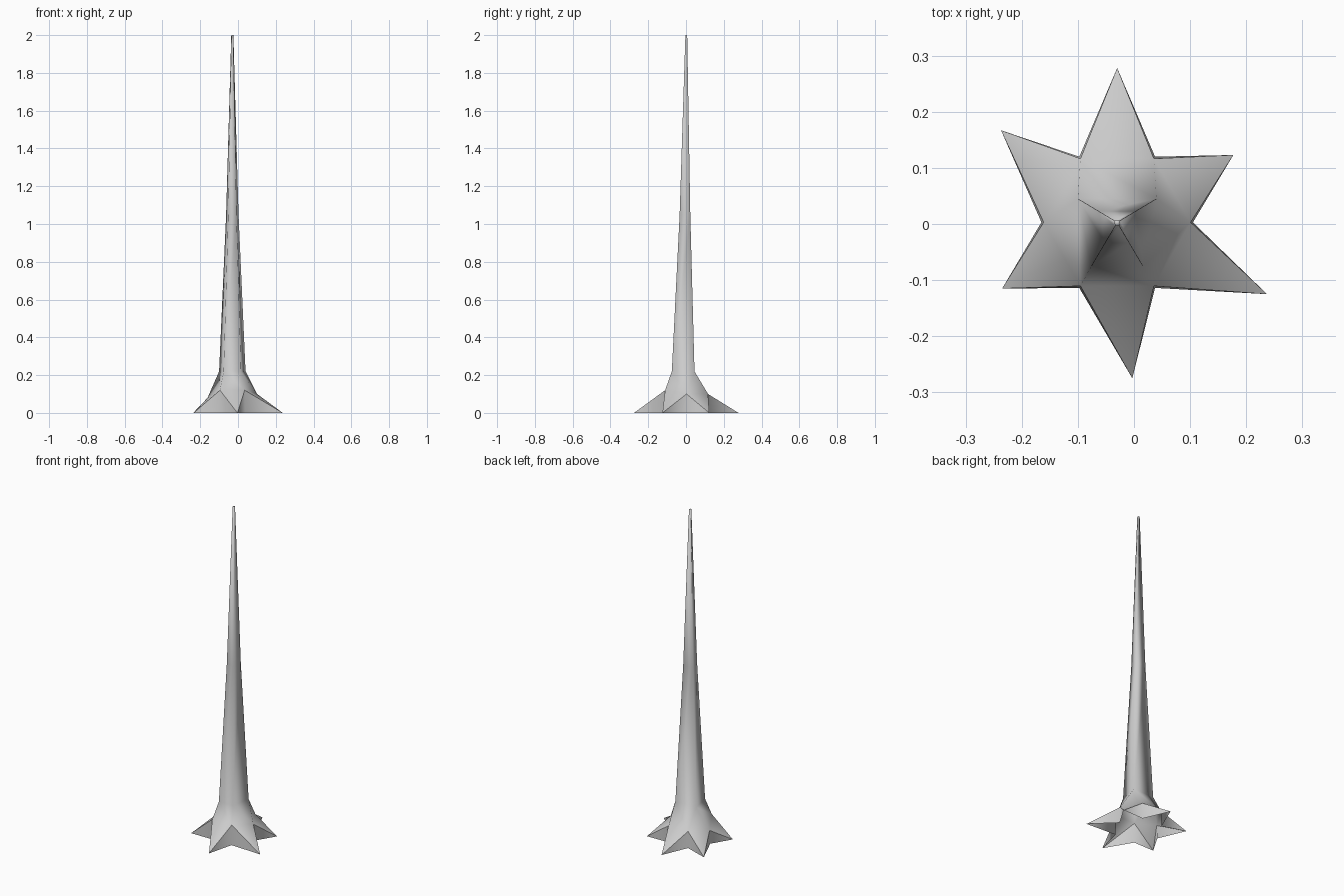
import bpy, bmesh
from math import cos, sin, radians

cube = bpy.data.objects.get("Cube")
if cube:
    bpy.data.objects.remove(cube, do_unlink=True)

# Single grey bark colour
bark = bpy.data.materials.new("grey_bark")
bark.use_nodes = True
colour = (0.6, 0.6, 0.6, 1)
bark.diffuse_color = colour
bark.node_tree.nodes["Principled BSDF"].inputs["Base Color"].default_value = colour

CX, CY = -0.03, 0.003
bm = bmesh.new()


def trunk_ring(z, scale):
    """Four-sided section, narrower at the front."""
    section = [(0.07, 0.042), (-0.07, 0.042), (-0.046, -0.078), (0.046, -0.078)]
    return [bm.verts.new((CX + x * scale, CY + y * scale, z)) for x, y in section]


def valley_ring(radius, heights):
    """Six points between the roots."""
    return [bm.verts.new((CX + radius * cos(radians(60 * i)),
                          CY + radius * sin(radians(60 * i)), z))
            for i, z in enumerate(heights)]


# Tapering trunk with a closed tip
rings = [trunk_ring(z, s) for z, s in ((0.22, 1), (1.05, 0.47), (2.0, 0.08))]
for low, high in zip(rings, rings[1:]):
    for i in range(4):
        j = (i + 1) % 4
        bm.faces.new((low[i], low[j], high[j], high[i]))
bm.faces.new(rings[-1])

# Flare from the four trunk corners to the six valleys
t = rings[0]
h = valley_ring(0.131, (0.1, 0.1, 0.1, 0.08, 0.12, 0.12))
base = valley_ring(0.135, [0] * 6)
for face in ((t[0], h[1], h[2], t[1]), (t[1], h[2], h[3]),
             (t[1], h[3], h[4], t[2]), (t[2], h[4], h[5], t[3]),
             (t[3], h[5], h[0], t[0]), (t[0], h[0], h[1])):
    bm.faces.new(face)

# Pointed roots, open underneath
tips = [(0.177, 0.123), (-0.03, 0.278), (-0.237, 0.167),
        (-0.235, -0.115), (-0.003, -0.275), (0.237, -0.125)]
for i, (x, y) in enumerate(tips):
    j = (i + 1) % 6
    tip = bm.verts.new((x, y, 0))
    bm.faces.new((h[i], tip, h[j]))
    bm.faces.new((h[i], base[i], tip))
    bm.faces.new((h[j], tip, base[j]))

bmesh.ops.recalc_face_normals(bm, faces=bm.faces[:])
for face in bm.faces:
    face.smooth = True

# Crisp ridges along the sides of the roots
for edge in bm.edges:
    ends = sorted(edge.verts, key=lambda v: v.co.z)
    if ends[0].co.z < 0.01 and ends[1] in h and ends[0] not in base:
        edge.smooth = False

mesh = bpy.data.meshes.new("rooted_trunk")
bm.to_mesh(mesh)
bm.free()
mesh.materials.append(bark)
trunk = bpy.data.objects.new("rooted_trunk", mesh)
bpy.context.collection.objects.link(trunk)
